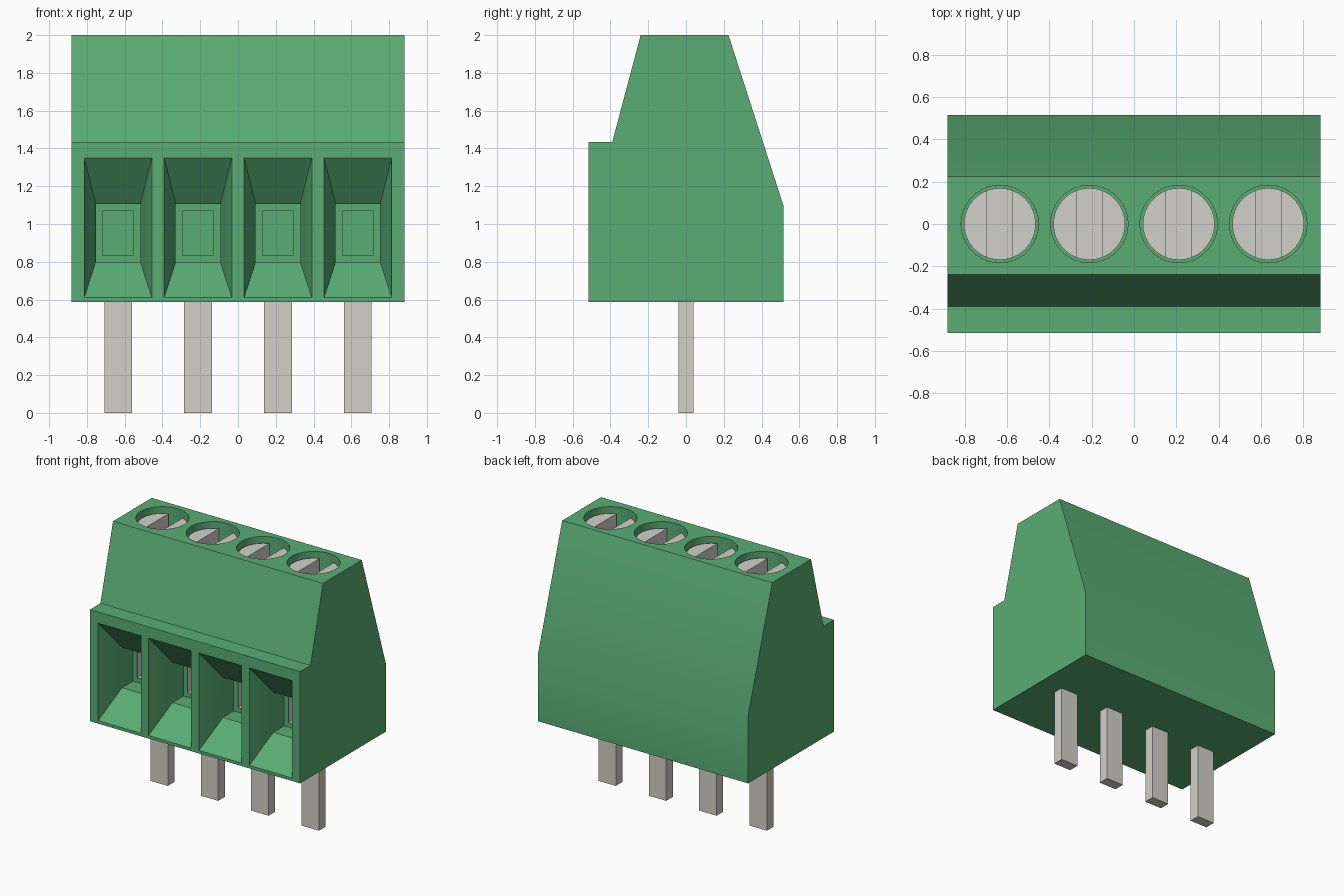
import bpy, bmesh, math
from mathutils import Matrix

if "Cube" in bpy.data.objects:
    bpy.data.objects.remove(bpy.data.objects["Cube"], do_unlink=True)

PITCH = 0.4233
CENTRES = [(i - 1.5) * PITCH for i in range(4)]
FRONT = -0.515


def material(name, rgb):
    m = bpy.data.materials.new(name)
    m.use_nodes = True
    m.diffuse_color = (*rgb, 1)
    m.node_tree.nodes["Principled BSDF"].inputs["Base Color"].default_value = (*rgb, 1)
    return m


green = material("green plastic", (0.10, 0.42, 0.175))
metal = material("grey metal", (0.645, 0.638, 0.571))


def loft(bm, rings, caps=True):
    """Skin a list of closed rings of points."""
    loops = [[bm.verts.new(p) for p in ring] for ring in rings]
    faces = []
    for a, b in zip(loops, loops[1:]):
        for i in range(len(a)):
            j = (i + 1) % len(a)
            faces.append(bm.faces.new((a[i], a[j], b[j], b[i])))
    if caps:
        faces += [bm.faces.new(loops[0]), bm.faces.new(loops[-1])]
        bmesh.ops.recalc_face_normals(bm, faces=faces)


def prism_z(bm, outline, z0, z1):
    loft(bm, [[(x, y, z) for x, y in outline] for z in (z0, z1)])


def rect_ring(cx, y, half, z0, z1):
    return [(cx - half, y, z0), (cx + half, y, z0), (cx + half, y, z1), (cx - half, y, z1)]


def arc(cx, r, a0, a1, n):
    return [(cx + r * math.cos(a0 + (a1 - a0) * i / n),
             r * math.sin(a0 + (a1 - a0) * i / n)) for i in range(n + 1)]


def finish(bm, name, mat):
    mesh = bpy.data.meshes.new(name)
    bm.to_mesh(mesh)
    bm.free()
    mesh.materials.append(mat)
    ob = bpy.data.objects.new(name, mesh)
    bpy.context.collection.objects.link(ob)
    return ob


def smooth(ob):
    ob.data.shade_smooth()
    ob.data.set_sharp_from_angle(angle=math.radians(30))


# Housing: side profile extruded across the width
profile = [(FRONT, 0.587), (0.515, 0.587), (0.515, 1.10), (0.225, 2.0),
           (-0.24, 2.0), (-0.39, 1.435), (FRONT, 1.435)]
bm = bmesh.new()
loft(bm, [[(x, y, z) for y, z in profile] for x in (-0.882, 0.882)])
housing = finish(bm, "housing", green)

# Cutter: tapered wire entries and screw wells
bm = bmesh.new()
for cx in CENTRES:
    loft(bm, [rect_ring(cx, FRONT - 0.1, 0.179, 0.61, 1.35),
              rect_ring(cx, FRONT, 0.179, 0.61, 1.35),
              rect_ring(cx, FRONT + 0.2, 0.118, 0.80, 1.105),
              rect_ring(cx, FRONT + 0.33, 0.118, 0.80, 1.105),
              rect_ring(cx, FRONT + 0.33, 0.083, 0.835, 1.07),
              rect_ring(cx, 0.17, 0.083, 0.835, 1.07)])
    bmesh.ops.create_cone(bm, cap_ends=True, segments=48, radius1=0.183, radius2=0.183,
                          depth=0.5, matrix=Matrix.Translation((cx, 0, 2.0)))
cutter = finish(bm, "opening_cutter", green)
cutter.hide_render = True

mod = housing.modifiers.new("openings", "BOOLEAN")
mod.operation, mod.solver, mod.object = "DIFFERENCE", "EXACT", cutter
bpy.context.view_layer.update()
cut = bpy.data.meshes.new_from_object(housing.evaluated_get(bpy.context.evaluated_depsgraph_get()))
housing.modifiers.clear()
housing.data = cut
bpy.data.objects.remove(cutter, do_unlink=True)
smooth(housing)

for n, cx in enumerate(CENTRES, 1):
    # Slotted screw: round shank with two raised half heads
    bm = bmesh.new()
    r, slot = 0.17, 0.06
    prism_z(bm, arc(cx, r, 0, math.tau, 48)[:-1], 1.70, 1.83)
    a = math.acos(slot / r)
    for turn in (0, math.pi):
        prism_z(bm, arc(cx, r, turn - a, turn + a, 20), 1.83, 1.955)
    smooth(finish(bm, f"screw_{n}", metal))

    # Clamp: metal lining of the inner wire hole
    bm = bmesh.new()
    loft(bm, [rect_ring(cx, y, 0.081, 0.837, 1.068) for y in (FRONT + 0.335, 0.169)], caps=False)
    finish(bm, f"clamp_{n}", metal)

    # Solder pin
    bm = bmesh.new()
    prism_z(bm, [(cx - 0.073, -0.04), (cx + 0.073, -0.04),
                 (cx + 0.073, 0.04), (cx - 0.073, 0.04)], 0, 0.6)
    finish(bm, f"pin_{n}", metal)
